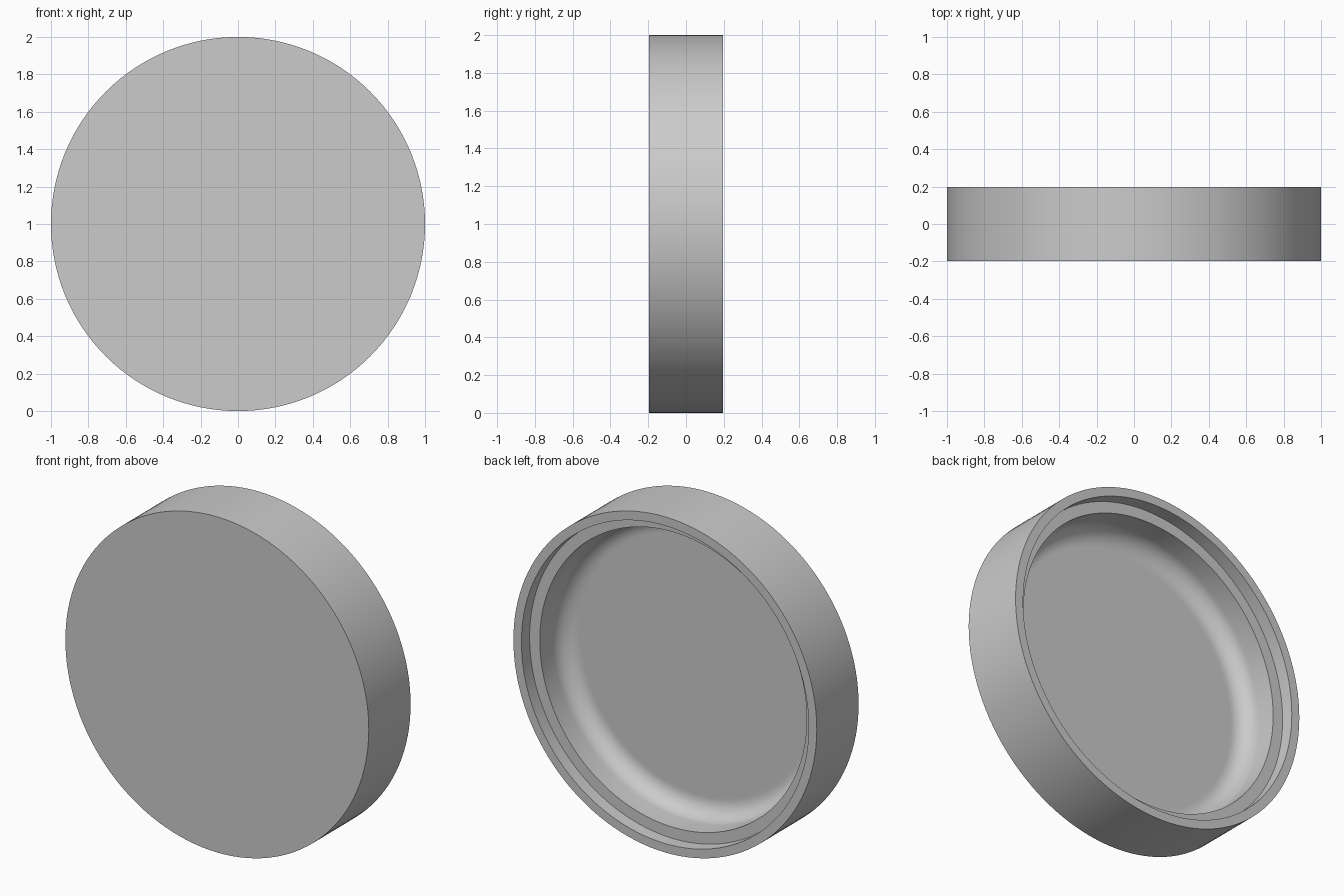
import bpy, bmesh, math

cube = bpy.data.objects.get("Cube")
if cube:
    bpy.data.objects.remove(cube)

SEGMENTS = 128
HALF = 0.197            # half the thickness of the cap
BACK_STEP = HALF - 0.077  # depth of the ledge inside the rim
FLOOR = HALF - 0.30     # inner floor
INNER = 0.88            # radius of the inner wall
FILLET = 0.105          # rounding between inner wall and floor

# Profile of (radius, y): outer wall, rim, stepped ledge, inner wall
profile = [(1, -HALF), (1, HALF), (0.947, HALF), (0.947, BACK_STEP), (INNER, BACK_STEP)]
# Rounded corner down to the floor
for i in range(11):
    a = math.pi / 2 * i / 10
    profile.append((INNER - FILLET + FILLET * math.cos(a),
                    FLOOR + FILLET - FILLET * math.sin(a)))
profile.append((INNER - FILLET - 0.01, FLOOR))

# Turn the profile around the y axis
bm = bmesh.new()
rings = []
for r, y in profile:
    rings.append([bm.verts.new((r * math.cos(t), y, 1 + r * math.sin(t)))
                  for t in (math.tau * k / SEGMENTS for k in range(SEGMENTS))])
for a, b in zip(rings, rings[1:]):
    for k in range(SEGMENTS):
        n = (k + 1) % SEGMENTS
        bm.faces.new((a[k], a[n], b[n], b[k]))

# Front disc and inner floor
bm.faces.new(rings[0])
bm.faces.new(rings[-1])
bmesh.ops.recalc_face_normals(bm, faces=bm.faces)

mesh = bpy.data.meshes.new("round_cap")
bm.to_mesh(mesh)
bm.free()
cap = bpy.data.objects.new("round_cap", mesh)
bpy.context.collection.objects.link(cap)

# Plain grey material
grey = bpy.data.materials.new("plain_grey")
grey.use_nodes = True
color = (0.6, 0.6, 0.6, 1)
grey.diffuse_color = color
grey.node_tree.nodes["Principled BSDF"].inputs["Base Color"].default_value = color
mesh.materials.append(grey)

# Smooth round walls, crisp edges
bpy.context.view_layer.objects.active = cap
cap.select_set(True)
bpy.ops.object.shade_smooth_by_angle(angle=math.radians(30))
